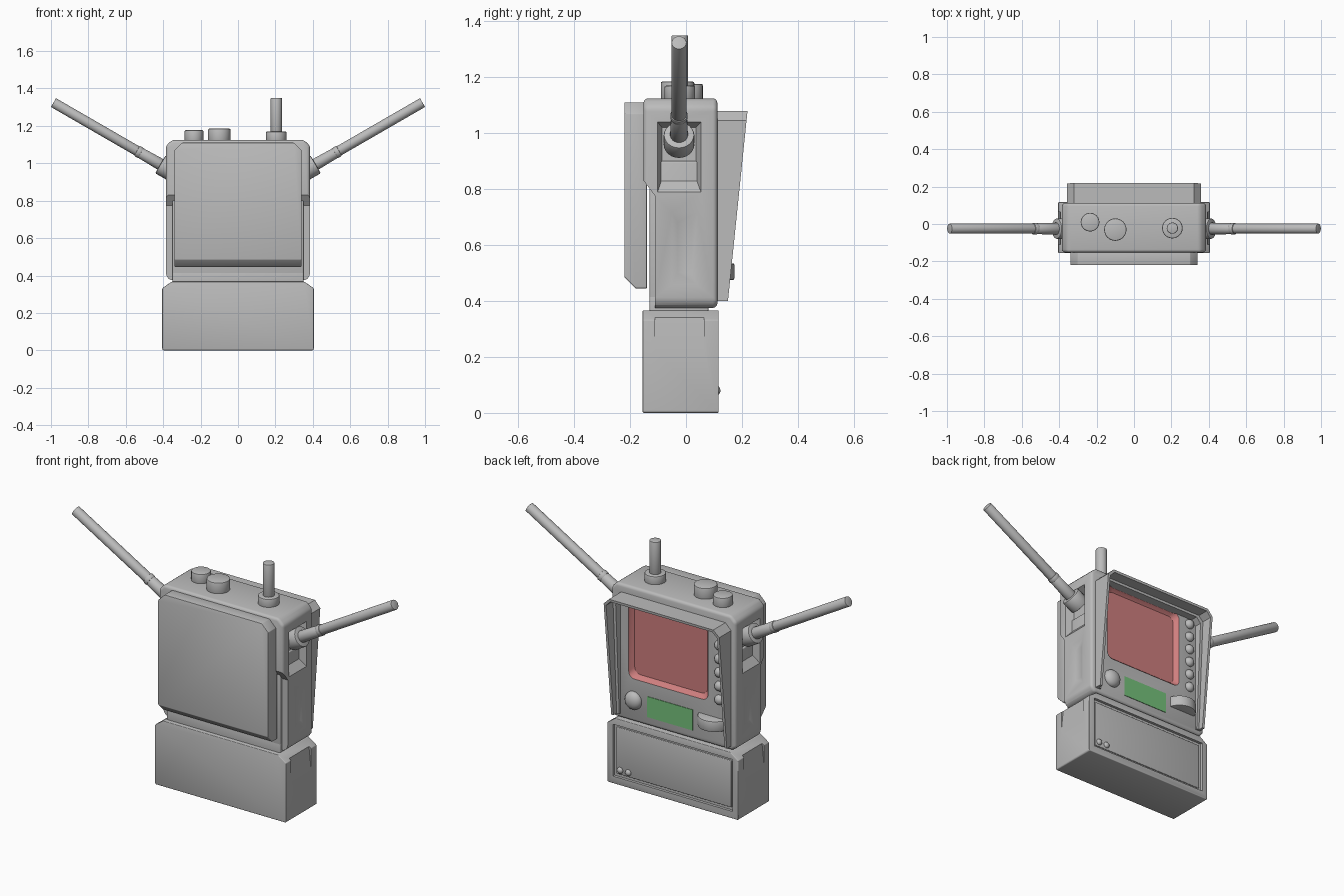
import bpy, bmesh, math
from mathutils import Vector

if "Cube" in bpy.data.objects:
    bpy.data.objects.remove(bpy.data.objects["Cube"])


def material(name, rgb):
    m = bpy.data.materials.new(name)
    m.diffuse_color = (*rgb, 1)
    m.use_nodes = True
    m.node_tree.nodes["Principled BSDF"].inputs["Base Color"].default_value = m.diffuse_color
    return m


GREY = material("grey_plastic", (0.5, 0.5, 0.5))
RED = material("red_screen", (0.62, 0.21, 0.21))
GREEN = material("green_label", (0.18, 0.54, 0.2))


def finish(ob, bevel=0, cutters=(), segments=3):
    """Bevel, cut, then smooth the curved faces."""
    bpy.ops.object.select_all(action='DESELECT')
    bpy.context.view_layer.objects.active = ob
    ob.select_set(True)
    if bevel:
        b = ob.modifiers.new("bevel", 'BEVEL')
        b.width, b.segments, b.limit_method = bevel, segments, 'ANGLE'
        b.angle_limit = math.radians(25)
        bpy.ops.object.modifier_apply(modifier="bevel")
    for c in cutters:
        m = ob.modifiers.new("cut", 'BOOLEAN')
        m.operation, m.object, m.solver = 'DIFFERENCE', c, 'EXACT'
        bpy.ops.object.modifier_apply(modifier="cut")
    for c in cutters:
        bpy.data.objects.remove(c)
    bpy.ops.object.shade_smooth_by_angle(angle=math.radians(30))
    return ob


def loft(name, loops, mat=GREY, first=True, last=True, closed=False):
    """Skin a solid through matching loops of 3D points."""
    bm = bmesh.new()
    rows = [[bm.verts.new(p) for p in lp] for lp in loops]
    n = len(rows[0])
    pairs = list(zip(rows, rows[1:])) + ([(rows[-1], rows[0])] if closed else [])
    for a, b in pairs:
        for i in range(n):
            j = (i + 1) % n
            bm.faces.new((a[i], a[j], b[j], b[i]))
    if first and not closed:
        bm.faces.new(rows[0][::-1])
    if last and not closed:
        bm.faces.new(rows[-1])
    bmesh.ops.recalc_face_normals(bm, faces=bm.faces)
    me = bpy.data.meshes.new(name)
    bm.to_mesh(me)
    bm.free()
    me.materials.append(mat)
    ob = bpy.data.objects.new(name, me)
    bpy.context.collection.objects.link(ob)
    return ob


def box(name, x0, x1, y0, y1, z0, z1, mat=GREY):
    return loft(name, [[(x0, y, z0), (x1, y, z0), (x1, y, z1), (x0, y, z1)] for y in (y0, y1)], mat)


def chamfered(w, z0, z1, bot, top, y):
    """Front outline with clipped corners; bot and top are (dx, dz)."""
    half = [(w - bot[0], z0), (w, z0 + bot[1]), (w, z1 - top[1]), (w - top[0], z1)]
    return [(x, y, z) for x, z in half] + [(-x, y, z) for x, z in half[::-1]]


def rounded(x0, x1, z0, z1, r, y):
    pts = []
    for k, (cx, cz) in enumerate([(x1 - r, z1 - r), (x0 + r, z1 - r), (x0 + r, z0 + r), (x1 - r, z0 + r)]):
        for i in range(6):
            a = math.pi / 2 * (k + i / 5)
            pts.append((cx + r * math.cos(a), y, cz + r * math.sin(a)))
    return pts


def rod(name, p0, p1, r, bevel=0.006, r2=None):
    """Cylinder or cone between two points."""
    p0, p1 = Vector(p0), Vector(p1)
    d = p1 - p0
    bpy.ops.mesh.primitive_cone_add(vertices=24, radius1=r, radius2=r2 or r, depth=d.length,
                                    location=(p0 + p1) / 2,
                                    rotation=d.to_track_quat('Z', 'Y').to_euler())
    ob = bpy.context.object
    ob.name = name
    ob.data.materials.append(GREY)
    return finish(ob, bevel, segments=2)


def dome(name, x, y, z, r, depth):
    bpy.ops.mesh.primitive_uv_sphere_add(segments=20, ring_count=12, location=(x, y, z))
    ob = bpy.context.object
    ob.name = name
    ob.scale = (r, depth, r)
    ob.data.materials.append(GREY)
    return finish(ob)


def side_loop(s, x, y0, y1, z0, z1):
    return [(s * x, y0, z0), (s * x, y1, z0), (s * x, y1, z1), (s * x, y0, z1)]


# Battery base with tapered side grips and a recessed back
cuts = [box("cutter", -0.37, 0.37, 0.102, 0.2, 0.04, 0.33)]
for s in (-1, 1):
    cuts.append(loft("cutter", [
        [(s * 0.408, y, 0.19), (s * 0.46, y, 0.19), (s * 0.46, y, 0.42), (s * 0.385, y, 0.42)]
        for y in (-0.11, 0.065)]))
base = loft("battery_base", [chamfered(0.405, 0, 0.367, (0.005, 0.005), (0.05, 0.035), y)
                             for y in (-0.155, 0.117)])
finish(base, 0.01, cuts)
finish(box("battery_back_panel", -0.355, 0.355, 0.09, 0.109, 0.055, 0.315), 0.004)
for x in (0.33, 0.28):
    dome("battery_contact", x, 0.109, 0.08, 0.017, 0.014)

# Neck and inner core
finish(box("neck", -0.35, 0.35, -0.13, 0.08, 0.34, 0.42), 0.006)
finish(box("front_core", -0.35, 0.35, -0.13, 0.05, 0.375, 0.9), 0.006)

# Main body: side pockets, stepped front corners, screen opening
cuts = [loft("cutter", [[(x, -0.3, 0.3), (x, -0.11, 0.3), (x, -0.11, 0.775), (x, -0.155, 0.835),
                         (x, -0.3, 0.835)] for x in (-0.6, 0.6)]),
        loft("cutter", [rounded(-0.215, 0.275, 0.615, 1.055, 0.035, y) for y in (0.07, 0.2)])]
for s in (-1, 1):
    cuts.append(loft("cutter", [side_loop(s, 0.34, -0.085, 0.035, 0.84, 1.02),
                                side_loop(s, 0.42, -0.115, 0.068, 0.75, 1.055)]))
    cuts.append(loft("cutter", [side_loop(s, 0.374, -0.03, 0.02, 0.5, 0.68),
                                side_loop(s, 0.395, -0.07, 0.06, 0.42, 0.75)]))
body = loft("main_body", [chamfered(0.385, 0.375, 1.125, (0.022, 0.022), (0.032, 0.032), y)
                          for y in (-0.152, 0.112)])
finish(body, 0.02, cuts)

# Front cover with sloped lower lip
cover = loft("front_cover", [chamfered(0.34, z, 1.11, (0.004, 0.004), (0.04, 0.04), y)
                             for y, z in ((-0.14, 0.445), (-0.18, 0.445), (-0.22, 0.485))])
finish(cover, 0.007, segments=2)

# Screen tray
tray = loft("screen", [rounded(-0.215 + d, 0.275 - d, 0.615 + d, 1.055 - d, 0.035, y)
                       for d, y in ((0, 0.113), (0.004, 0.103), (0.02, 0.088))], RED, first=False)
for poly in tray.data.polygons:
    if poly.normal.y < -0.5:
        tray.data.flip_normals()
        break
finish(tray)


# Hood: open-bottomed arch with sloping rim
def arch(name, w, z1, thick, y_low, y_high):
    def points(w, z1, c):
        half = [(w, 0.40), (w, z1 - c), (w - c, z1)]
        return half + [(-x, z) for x, z in half[::-1]]
    loops = []
    for (xo, zo), (xi, zi) in zip(points(w, z1, 0.035), points(w - thick, z1 - thick, 0.028)):
        def rim(z):
            return y_low + (y_high - y_low) * (z - 0.4) / 0.68
        loops.append([(xo, 0.10, zo), (xo, rim(zo), zo), (xi, rim(zi), zi), (xi, 0.10, zi)])
    return finish(loft(name, loops))


arch("hood", 0.357, 1.08, 0.014, 0.15, 0.22)
arch("hood_inner_lip", 0.345, 1.07, 0.018, 0.122, 0.156)

# Rear controls
box("green_label", -0.122, 0.16, 0.108, 0.115, 0.425, 0.54, GREEN)
dome("rear_knob", 0.245, 0.112, 0.495, 0.05, 0.035)
rod("thumbwheel", (-0.238, 0.085, 0.475), (-0.238, 0.085, 0.535), 0.088)
for i in range(6):
    dome("side_button", -0.285, 0.112, 0.64 + 0.076 * i, 0.027, 0.024)

# Top knobs and stub antenna
rod("small_knob", (-0.235, 0.01, 1.11), (-0.235, 0.01, 1.177), 0.05)
rod("large_knob", (-0.10, -0.03, 1.11), (-0.10, -0.03, 1.185), 0.06)
rod("stub_collar", (0.205, -0.022, 1.11), (0.205, -0.022, 1.17), 0.055)
rod("stub_antenna", (0.205, -0.022, 1.16), (0.205, -0.022, 1.35), 0.03, 0.004)

# Mirrored side antennas
for s in (-1, 1):
    def at(t):
        a = math.radians(30)
        return (s * (0.35 + t * math.cos(a)), -0.025, 0.957 + t * math.sin(a))
    rod("antenna_collar", at(0), at(0.075), 0.055)
    rod("antenna_sleeve", at(0.07), at(0.20), 0.032, 0.004, 0.029)
    rod("antenna_ring", at(0.195), at(0.22), 0.031, 0.004)
    rod("side_antenna", at(0.05), at(0.735), 0.027, 0.003)
